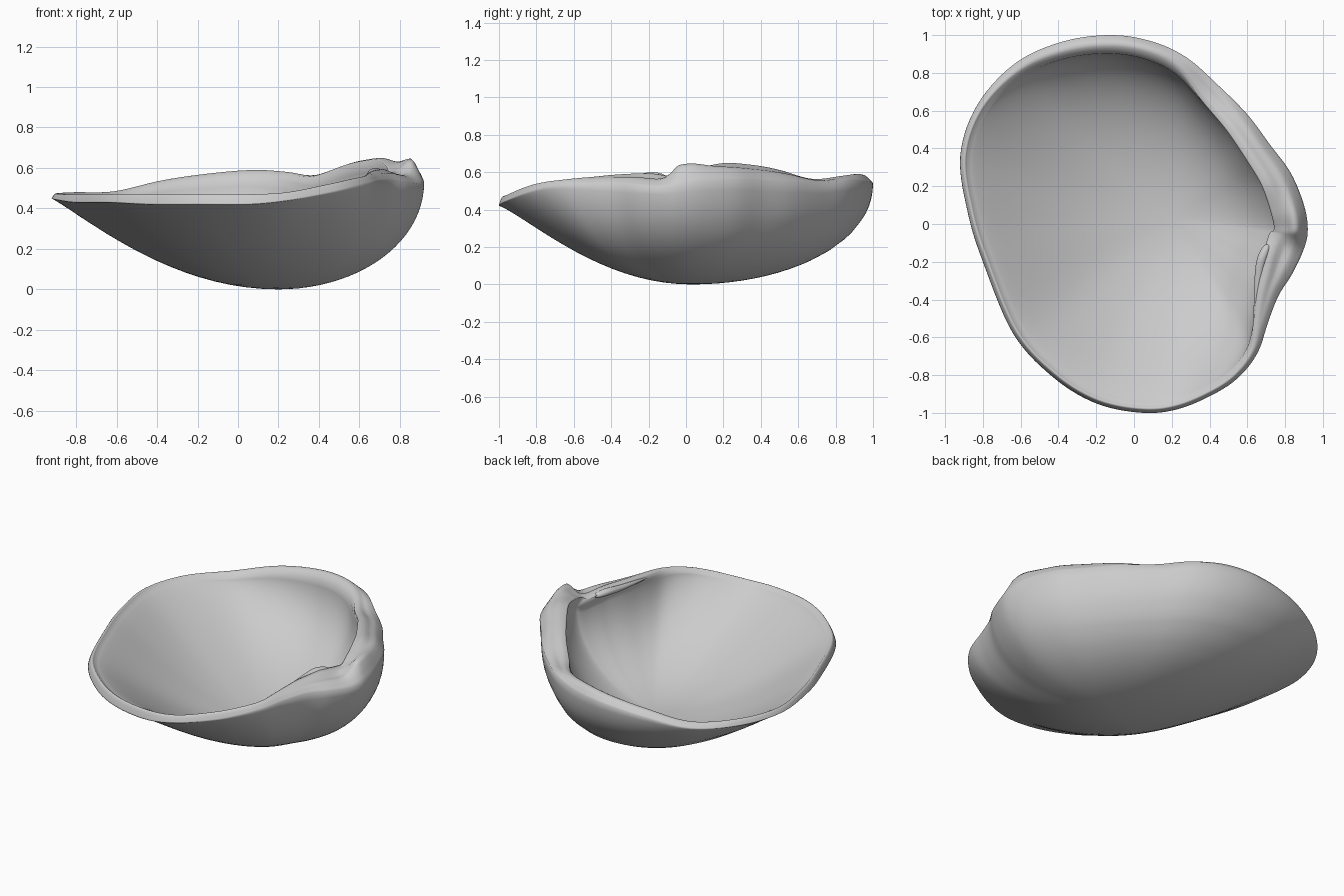
import bpy, bmesh, math
from mathutils import Vector

if "Cube" in bpy.data.objects:
    bpy.data.objects.remove(bpy.data.objects["Cube"])

# Rim stations, clockwise from the back: x, y, outer height, lip width, inner lip height
RIM = [
    (-.12, 1.0, .54, .07, .575), (.10, .965, .55, .07, .59), (.28, .88, .56, .08, .58),
    (.44, .74, .545, .12, .565), (.60, .58, .55, .14, .61), (.72, .42, .555, .15, .64),
    (.83, .27, .56, .17, .65), (.90, .10, .55, .18, .62), (.92, -.03, .53, .18, .59),
    (.90, -.13, .52, .20, .58), (.84, -.26, .53, .18, .595), (.765, -.38, .54, .12, .59),
    (.71, -.52, .54, .08, .575), (.66, -.67, .53, .05, .56), (.58, -.785, .51, .04, .545),
    (.46, -.88, .48, .035, .52), (.25, -.975, .44, .035, .48), (.05, -1.0, .42, .035, .47),
    (-.20, -.95, .42, .035, .47), (-.43, -.81, .42, .035, .47), (-.64, -.58, .43, .035, .47),
    (-.80, -.20, .43, .035, .47), (-.88, .06, .44, .035, .47), (-.92, .36, .45, .035, .475),
    (-.83, .63, .45, .04, .48), (-.63, .85, .46, .055, .485), (-.38, .965, .51, .065, .54),
]
CENTRE = Vector((.2, .03))
FULL = Vector((math.cos(math.radians(115)), math.sin(math.radians(115))))  # fullest side
SUB = 7          # columns per station
STEPS = 22       # rings from the bottom to the rim


def spline(u):
    """Closed Catmull-Rom through the rim stations."""
    i, f = int(u), u - int(u)
    a, b, c, d = (RIM[(i + k) % len(RIM)] for k in (-1, 0, 1, 2))
    return [.5 * (2*q + (r - p)*f + (2*p - 5*q + 4*r - s)*f*f + (3*q - p - 3*r + s)*f**3)
            for p, q, r, s in zip(a, b, c, d)]


def rise(t, q):
    """Bowl profile: round wall (q=.5) to shallow flare (q>1)."""
    return 1 - max(0, 1 - t*t)**q


def column(u):
    """Points from outer bottom over the lip to inner bottom."""
    x, y, z0, w, zi = spline(u)
    nxt, prv = spline(u + .05), spline(u - .05 + len(RIM))
    n = Vector((nxt[1] - prv[1], prv[0] - nxt[0])).normalized()
    edge = Vector((x, y))
    d = edge - CENTRE
    back = max(0, d.normalized().y)
    # near-equal curvature at the bottom keeps the bowl smooth all round
    full = max(0, d.normalized().dot(FULL))
    q = (.47 - .24 * full**2) * d.length_squared / z0
    q = min(1.25, (.40**6 + q**6)**(1 / 6))
    pts = []
    ts = [math.sin(math.pi / 2 * j / STEPS) for j in range(1, STEPS + 1)]
    # outer wall, with faint growth ridges toward the back edge
    for t in ts:
        ridge = .004 * back * math.sin(60 * t) * max(0, min(1, (t - .6) * 4)) * (1 - t**8)
        p = CENTRE + d * (t + ridge)
        pts.append((p.x, p.y, z0 * rise(t, q)))
    # lip, beak crest and hinge groove
    spread = .2 if y > -.03 else .09
    beak = math.exp(-((y + .03) / spread)**2) if x > .6 else 0
    wide = max(0, w - .07)
    for s in (.06, .15, .25, .35, .45, .55, .65, .75, .85, .94, 1):
        z = z0 + (zi - z0) * math.sin(math.pi / 2 * min(1, s / .65))
        z += beak * .065 * math.exp(-((s - .34) / .24)**2)
        z -= wide * .2 * math.exp(-((s - .5) / .15)**2) * (1 - beak)
        z -= .008 * max(0, s - .8) / .2
        p = edge + n * w * s
        pts.append((p.x, p.y, z))
    # inner wall, undercut below the wide hinge plate
    di = edge + n * (.055 + .45 * max(0, w - .035) + .03 * back**2) - CENTRE
    end = zi - .02 - .4 * (w - .035)
    for t in reversed(ts):
        p = CENTRE + di * t
        pts.append((p.x, p.y, .035 + (end - .035) * rise(t, q)))
    return pts


def add_object(name, bm):
    """Smooth-shaded object from a bmesh."""
    bmesh.ops.recalc_face_normals(bm, faces=bm.faces[:])
    mesh = bpy.data.meshes.new(name)
    bm.to_mesh(mesh)
    bm.free()
    for f in mesh.polygons:
        f.use_smooth = True
    ob = bpy.data.objects.new(name, mesh)
    bpy.context.collection.objects.link(ob)
    return ob


# Shell: columns joined all the way round
bm = bmesh.new()
count = len(RIM) * SUB
cols = [[bm.verts.new(p) for p in column(i / SUB)] for i in range(count)]
bottom = bm.verts.new((*CENTRE, 0))
floor = bm.verts.new((*CENTRE, .035))
for i in range(count):
    a, b = cols[i], cols[(i + 1) % count]
    for j in range(len(a) - 1):
        bm.faces.new((a[j], b[j], b[j + 1], a[j + 1]))
    bm.faces.new((bottom, b[0], a[0]))
    bm.faces.new((floor, a[-1], b[-1]))
add_object("shell_half", bm)

# Small uneven hinge tooth beside the beak
bm = bmesh.new()
path = [(.71, -.10, .57, .02), (.68, -.17, .582, .03), (.665, -.23, .575, .025),
        (.655, -.32, .565, .02), (.65, -.42, .558, .016), (.635, -.54, .55, .006)]
rings = [[bm.verts.new((x + r * math.cos(a), y, z + r * .8 * math.sin(a)))
          for a in (2 * math.pi * q / 10 for q in range(10))] for x, y, z, r in path]
for a, b in zip(rings, rings[1:]):
    for q in range(10):
        bm.faces.new((a[q], a[(q + 1) % 10], b[(q + 1) % 10], b[q]))
bm.faces.new(rings[0])
bm.faces.new(rings[-1])
tooth = add_object("hinge_tooth", bm)
sub = tooth.modifiers.new("smooth", 'SUBSURF')
sub.levels = sub.render_levels = 2
